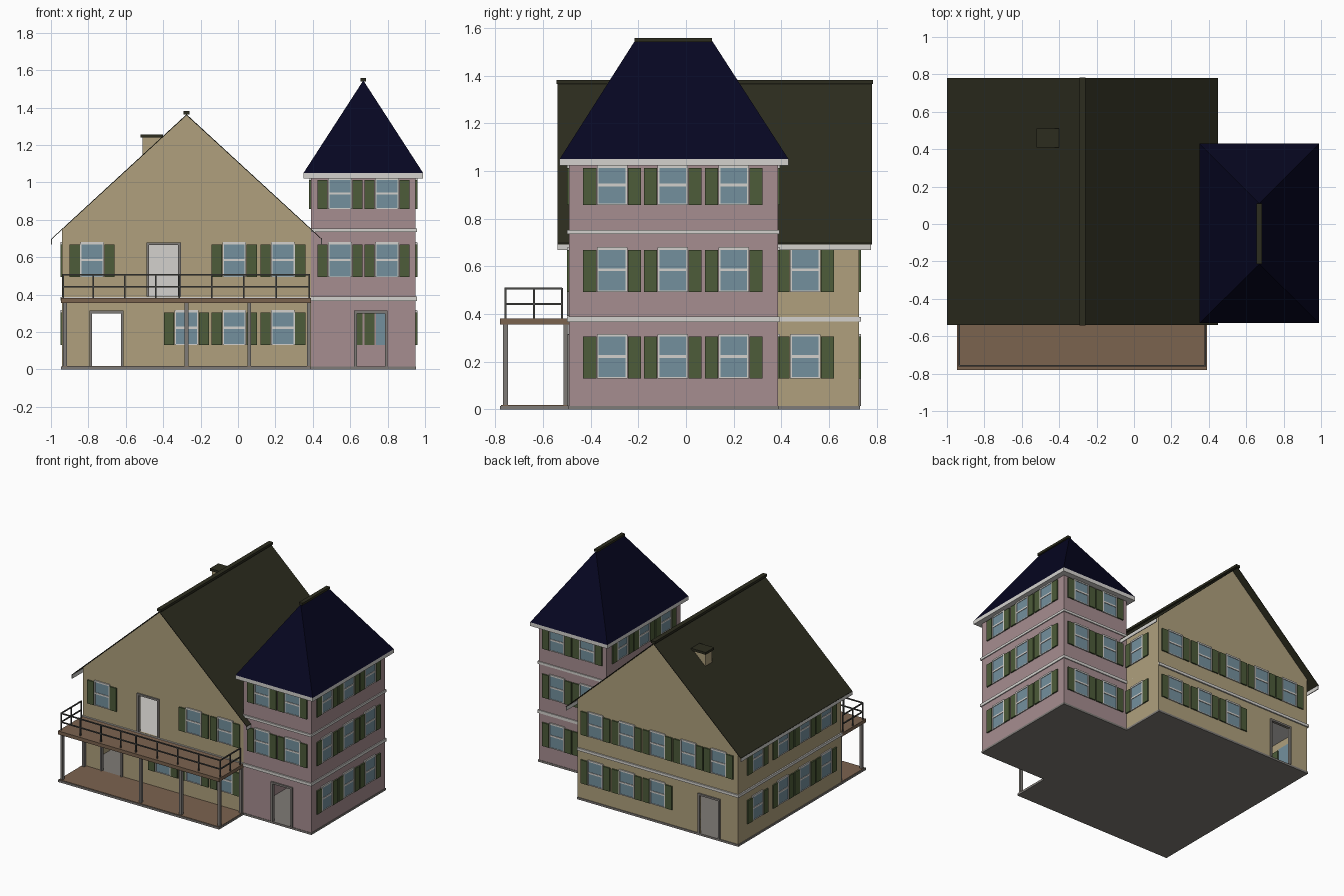
import bpy
import bmesh
from math import pi
from mathutils import Matrix, Vector

if "Cube" in bpy.data.objects:
    bpy.data.objects.remove(bpy.data.objects["Cube"], do_unlink=True)


def material(name, srgb):
    linear = [(c / 255) ** 2.2 for c in srgb] + [1]
    m = bpy.data.materials.new(name)
    m.use_nodes = True
    m.diffuse_color = linear
    m.node_tree.nodes["Principled BSDF"].inputs["Base Color"].default_value = linear
    return m


TAN = material("tan plaster", (174, 159, 124))
PINK = material("pink plaster", (165, 140, 143))
GLASS = material("blue glass", (115, 143, 156))
GREEN = material("shutter green", (78, 92, 60))
OLIVE = material("dark olive roof", (48, 48, 36))
NAVY = material("navy roof", (15, 15, 38))
WHITE = material("off white trim", (210, 208, 204))
BROWN = material("brown boards", (122, 99, 80))
GREY = material("grey stone", (126, 122, 118))
IRON = material("dark iron", (74, 74, 72))


def add_box(bm, x, y, z, index=0):
    size = Vector((x[1] - x[0], y[1] - y[0], z[1] - z[0]))
    mid = Vector((x[0] + x[1], y[0] + y[1], z[0] + z[1])) / 2
    made = bmesh.ops.create_cube(bm, size=1, matrix=Matrix.Translation(mid) @ Matrix.Diagonal(size.to_4d()))
    for f in {f for v in made["verts"] for f in v.link_faces}:
        f.material_index = index


def finish(bm, name, *mats):
    mesh = bpy.data.meshes.new(name)
    bmesh.ops.recalc_face_normals(bm, faces=bm.faces[:])
    bm.to_mesh(mesh)
    bm.free()
    for m in mats:
        mesh.materials.append(m)
    return link(name, mesh)


def link(name, mesh):
    obj = bpy.data.objects.new(name, mesh)
    bpy.context.collection.objects.link(obj)
    return obj


def boxes(name, mat, *parts):
    bm = bmesh.new()
    for part in parts:
        add_box(bm, *part)
    return finish(bm, name, mat)


def prism(name, mat, profile, y0, y1):
    """Extrude an x-z profile along y."""
    bm = bmesh.new()
    face = bm.faces.new([bm.verts.new((x, y0, z)) for x, z in profile])
    out = bmesh.ops.extrude_face_region(bm, geom=[face])
    moved = [g for g in out["geom"] if isinstance(g, bmesh.types.BMVert)]
    bmesh.ops.translate(bm, verts=moved, vec=(0, y1 - y0, 0))
    return finish(bm, name, mat)


def cut(target, cutter):
    mod = target.modifiers.new("opening", "BOOLEAN")
    mod.operation, mod.solver, mod.object = "DIFFERENCE", "EXACT", cutter
    graph = bpy.context.evaluated_depsgraph_get()
    graph.update()
    mesh = bpy.data.meshes.new_from_object(target.evaluated_get(graph))
    target.modifiers.clear()
    target.data = mesh
    bpy.data.objects.remove(cutter, do_unlink=True)


# Main dimensions
L, R, T = -0.94, 0.39, 0.95          # house left, house right, tower right
F, B, TB = -0.49, 0.725, 0.385       # front, house back, tower back
RIDGE, BASE, W = -0.275, 0.015, 0.012

# Foundation and porch floor
boxes("foundation", GREY, ((L - .005, R), (-.78, B + .005), (0, BASE)),
      ((R, T + .003), (F - .003, TB + .003), (0, BASE)))
boxes("porch_floor", BROWN, ((L, R - .002), (-.775, F), (BASE, BASE + .003)))


# Hollow walls
def gable(inset):
    return [(L + inset, BASE - inset), (R - inset, BASE - inset), (R - inset, .75 - inset),
            (RIDGE, 1.358 - inset * 1.3), (L + inset, .75 - inset)]


house = prism("house_walls", TAN, gable(0), F, B)
cut(house, prism("house_inside", TAN, gable(W), F + W, B - W))
tower = boxes("tower_walls", PINK, ((R, T), (F, TB), (BASE, 1.04)))
cut(tower, boxes("tower_inside", PINK, ((R + W, T - W), (F + W, TB - W), (0, 1.03))))


# Doorways with frames
def doorway(name, wall, x0, x1, z0, z1, y):
    cut(wall, boxes("door_cutter", TAN, ((x0, x1), (y - .05, y + .05), (z0 - .001, z1))))
    t, d = .014, (y - .01, y + .01)
    boxes(name, GREY, ((x0 - t, x0), d, (z0, z1 + t)), ((x1, x1 + t), d, (z0, z1 + t)),
          ((x0, x1), d, (z1, z1 + t)))


doorway("porch_door_frame", house, -.78, -.625, BASE, .3, F)
doorway("balcony_door_frame", house, -.475, -.32, .391, .665, F)
doorway("back_door_frame", house, -.78, -.625, BASE, .3, B)
doorway("tower_door_frame", tower, .635, .785, BASE, .3, F)
boxes("inner_door", WHITE, ((-.5, -.3), (.67, .68), (.39, .69)))

# Floor slabs whose edges form the string courses
boxes("house_floor_band", WHITE, ((L - .01, R), (F - .005, B + .01), (.368, .388)))
boxes("tower_floor_bands", WHITE, *[((R, T + .007), (F - .01, TB + .007), z)
                                  for z in ((.367, .389), (.735, .753))])


# Shuttered sash window, facing -y, hung from its sill
def window_mesh(name, h):
    bm = bmesh.new()
    add_box(bm, (-.06, .06), (-.004, .014), (0, h), 0)
    for s in (-1, 1):
        a, b = sorted((s * .056, s * .064))
        add_box(bm, (a, b), (-.009, .002), (0, h), 1)
        a, b = sorted((s * .066, s * .121))
        add_box(bm, (a, b), (-.01, .02), (0, h - .01), 2)
    for z in (0, h * .5 - .006, h - .01):
        add_box(bm, (-.06, .06), (-.008, .002), (z, z + (.012 if z else .005)), 1)
    obj = finish(bm, name, GLASS, WHITE, GREEN)
    mesh = obj.data
    bpy.data.objects.remove(obj)
    return mesh


TALL, SHORT = window_mesh("tall_window", .185), window_mesh("short_window", .165)
ROWS = {1: (.13, TALL), 2: (.493, TALL), 3: (.858, SHORT)}
TURN = {"front": 0, "right": pi / 2, "back": pi, "left": -pi / 2}


def windows(part, side, wall, places, rows):
    for row in rows:
        z, mesh = ROWS[row]
        for p in places:
            obj = link(f"{part}_{side}_window", mesh)
            obj.location = (p, wall, z) if side in ("front", "back") else (wall, p, z)
            obj.rotation_euler.z = TURN[side]


ACROSS = [.24, -.02, -.275, -.53, -.78]
DEEP = [-.31, -.055, .2]
windows("house", "front", F, ACROSS[:3], [1])
windows("house", "front", F, [.24, -.02, -.78], [2])
windows("house", "back", B, ACROSS[:3], [1])
windows("house", "back", B, ACROSS, [2])
windows("house", "left", L, DEEP + [.5], [1, 2])
windows("house", "right", R, [.5], [1, 2])
windows("tower", "front", F, [.545, .797], [2, 3])
windows("tower", "back", TB, [.545, .797], [1, 2, 3])
windows("tower", "right", T, DEEP, [1, 2, 3])
windows("tower", "left", R, DEEP, [3])

# House roof, ridge cap, eave boards and chimney
RL, RR, RF, RB = -1.0, .45, -.54, .78
prism("house_roof", OLIVE, [(RL, .697), (RIDGE, 1.364), (RR, .697), (RR, .692), (RIDGE, 1.358), (RL, .692)], RF, RB)
boxes("house_ridge_cap", OLIVE, ((RIDGE - .017, RIDGE + .017), (RF - .003, RB + .004), (1.364, 1.382)))
boxes("eave_boards", WHITE, ((RL, RL + .006), (RF, RB - .003), (.668, .696)),
      ((RR - .006, RR), (RF, RB - .003), (.668, .696)))
boxes("chimney", TAN, ((-.51, -.41), (.42, .5), (1.1, 1.24)))
boxes("chimney_cap", OLIVE, ((-.52, -.4), (.41, .51), (1.24, 1.257)))

# Tower hip roof
X0, X1, Y0, Y1 = .35, .99, -.53, .43
boxes("tower_cornice", WHITE, ((X0, X1), (Y0, Y1), (1.022, 1.05)))
bm = bmesh.new()
corners = [bm.verts.new((x, y, 1.05)) for x, y in ((X0, Y0), (X1, Y0), (X1, Y1), (X0, Y1))]
front, back = [bm.verts.new((.67, y, 1.545)) for y in (-.215, .11)]
a, b, c, d = corners
for loop in ((a, b, front), (b, c, back, front), (c, d, back), (d, a, front, back), (d, c, b, a)):
    bm.faces.new(loop)
finish(bm, "tower_roof", NAVY)
boxes("tower_ridge_cap", OLIVE, ((.655, .685), (-.215, .11), (1.54, 1.557)))

# Balcony deck and its columns
boxes("balcony_deck", BROWN, ((L - .005, R), (-.78, F), (.356, .382)))
columns = [(x, -.757) for x in (-.925, -.275, .06, .378)] + [(-.925, -.503), (.378, -.503)]
boxes("porch_columns", GREY, *[((x - .01, x + .01), (y - .01, y + .01), (BASE, .356)) for x, y in columns])

# Balcony railing
r, YF, YB, XL, XR = .004, -.757, -.52, -.935, .382
posts = [(x, YF) for x in (XL, -.775, -.605, -.44, -.315, -.14, .03, .205, XR)]
posts += [(x, y) for x in (XL, XR) for y in (-.637, YB)]
rail = [((x - r, x + r), (y - r, y + r), (.382, .51)) for x, y in posts]
for z in (.442, .507):
    h = (z - r, z + r)
    rail.append(((XL, XR), (YF - r, YF + r), h))
    rail += [((x - r, x + r), (YF, YB), h) for x in (XL, XR)]
boxes("balcony_railing", IRON, *rail)
